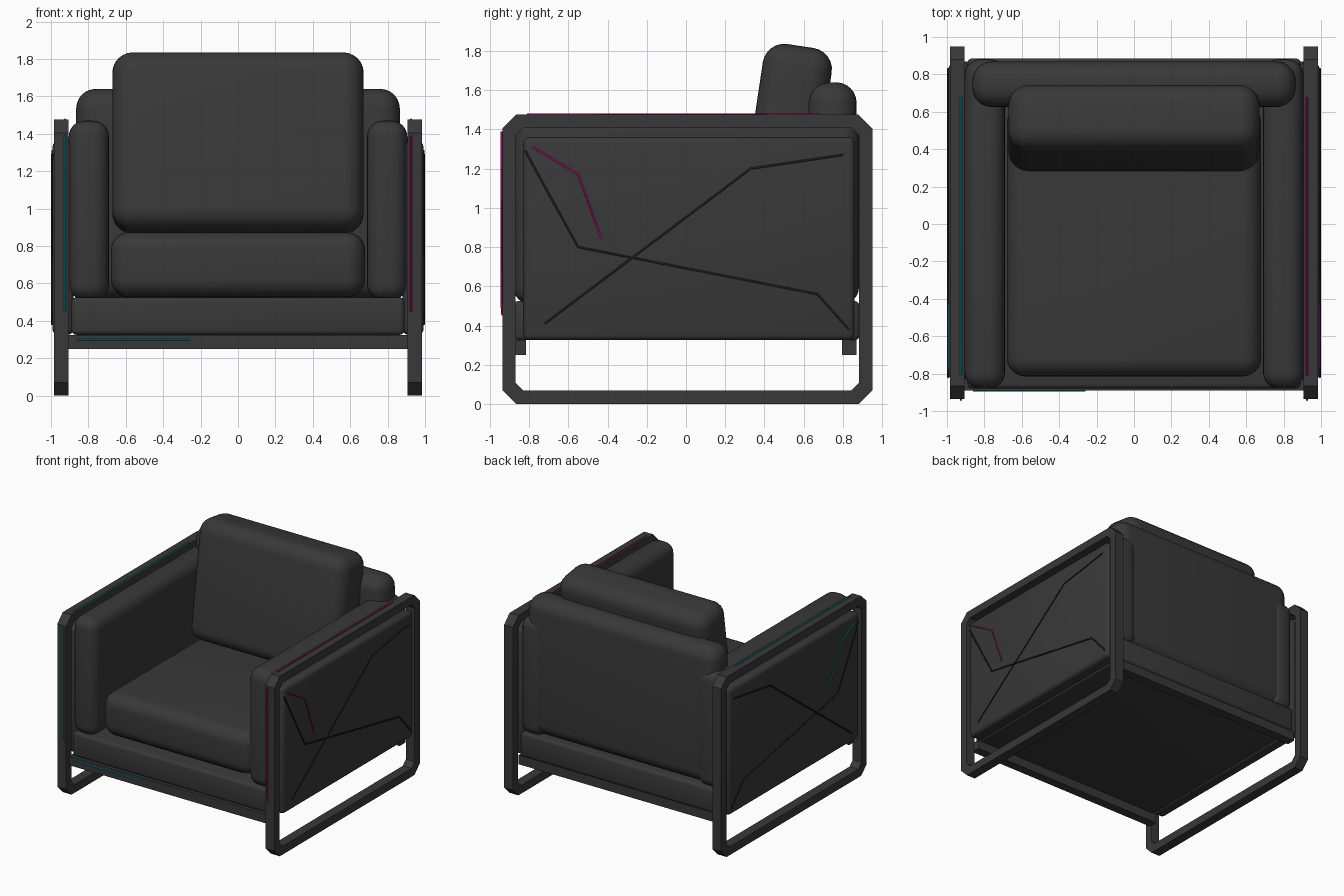
import bpy, bmesh, math
from mathutils import Vector

if "Cube" in bpy.data.objects:
    bpy.data.objects.remove(bpy.data.objects["Cube"])


def mat(name, col):
    m = bpy.data.materials.new(name)
    m.diffuse_color = (*col, 1)
    m.use_nodes = True
    m.node_tree.nodes["Principled BSDF"].inputs["Base Color"].default_value = m.diffuse_color
    return m


CHARCOAL = mat("charcoal", (0.04, 0.04, 0.04))
BLACK = mat("seam black", (0.012, 0.012, 0.012))
MAGENTA = mat("magenta glow", (0.40, 0.003, 0.16))
CYAN = mat("cyan glow", (0.003, 0.30, 0.36))


def add(name, bm, m, smooth=False):
    bmesh.ops.recalc_face_normals(bm, faces=bm.faces)
    me = bpy.data.meshes.new(name)
    bm.to_mesh(me)
    bm.free()
    me.materials.append(m)
    ob = bpy.data.objects.new(name, me)
    bpy.context.collection.objects.link(ob)
    if smooth:
        bpy.ops.object.select_all(action='DESELECT')
        ob.select_set(True)
        bpy.context.view_layer.objects.active = ob
        bpy.ops.object.shade_smooth_by_angle(angle=math.radians(35))
    return ob


def box(name, lo, hi, bevel=0.0, segs=1, m=CHARCOAL, tilt=0.0):
    """Box between two corners with rounded edges, optionally leaning back."""
    lo, hi = Vector(lo), Vector(hi)
    bm = bmesh.new()
    bmesh.ops.create_cube(bm, size=1)
    for v in bm.verts:
        v.co = Vector(a * b for a, b in zip(v.co, hi - lo))
    if bevel:
        bmesh.ops.bevel(bm, geom=bm.edges[:], offset=bevel, segments=segs,
                        profile=0.5, affect='EDGES')
    ob = add(name, bm, m, segs > 1)
    ob.location = (lo + hi) / 2
    ob.rotation_euler.x = tilt
    return ob


def octagon(y0, y1, z0, z1, c):
    return [(y0 + c, z0), (y1 - c, z0), (y1, z0 + c), (y1, z1 - c),
            (y1 - c, z1), (y0 + c, z1), (y0, z1 - c), (y0, z0 + c)]


def ring(name, x0, x1, outer, inner):
    """Frame loop: outer and inner outlines extruded along x."""
    bm = bmesh.new()
    loops = [[bm.verts.new((x, *p)) for p in o]
             for x, o in ((x0, outer), (x1, outer), (x1, inner), (x0, inner))]
    n = len(outer)
    for k in range(4):
        a, b = loops[k], loops[(k + 1) % 4]
        for i in range(n):
            j = (i + 1) % n
            bm.faces.new((a[i], a[j], b[j], b[i]))
    return add(name, bm, CHARCOAL)


def strip(name, pts, r, m):
    """Thin bar following a path."""
    cu = bpy.data.curves.new(name, 'CURVE')
    cu.dimensions = '3D'
    cu.bevel_depth = r
    cu.bevel_resolution = 1
    cu.use_fill_caps = True
    sp = cu.splines.new('POLY')
    sp.points.add(len(pts) - 1)
    for p, q in zip(sp.points, pts):
        p.co = (*q, 1)
    cu.materials.append(m)
    ob = bpy.data.objects.new(name, cu)
    bpy.context.collection.objects.link(ob)


# Mirrored sides: frame loop, panel, arm cushion, seams and glow lines
for s, side, glow in ((-1, "left", CYAN), (1, "right", MAGENTA)):
    def sbox(name, x0, x1, y0, y1, z0, z1, bev, segs):
        a, b = sorted((s * x0, s * x1))
        box(side + name, (a, y0, z0), (b, y1, z1), bev, segs)

    ring(side + "_frame", s * 0.905, s * 0.985,
         octagon(-0.935, 0.95, 0.0, 1.475, 0.07),
         octagon(-0.868, 0.883, 0.068, 1.408, 0.04))
    sbox("_panel", 0.88, 0.992, -0.83, 0.86, 0.325, 1.36, 0.03, 3)
    sbox("_arm_cushion", 0.69, 0.905, -0.88, 0.882, 0.51, 1.47, 0.085, 6)

    px = s * 0.993
    strip(side + "_seam_a", [(px, -0.82, 1.29), (px, -0.55, 0.80),
                             (px, 0.67, 0.56), (px, 0.83, 0.38)], 0.006, BLACK)
    strip(side + "_seam_b", [(px, -0.72, 0.41), (px, 0.33, 1.20),
                             (px, 0.80, 1.27)], 0.006, BLACK)
    strip(side + "_panel_glow", [(px, -0.78, 1.31), (px, -0.55, 1.17),
                                 (px, -0.43, 0.84)], 0.005, glow)
    gx = s * 0.925
    strip(side + "_top_glow", [(gx, -0.81, 1.476), (gx, 0.68, 1.476)], 0.005, glow)
    strip(side + "_front_glow", [(gx, -0.937, 0.45), (gx, -0.941, 0.50),
                                 (gx, -0.941, 1.39)], 0.005, glow)

# Base and cross rails
box("front_rail", (-0.91, -0.89, 0.25), (0.91, -0.815, 0.325))
box("back_rail", (-0.91, 0.795, 0.25), (0.91, 0.87, 0.325))
box("seat_base", (-0.89, -0.88, 0.325), (0.89, 0.885, 0.525), 0.025, 3)
strip("front_rail_glow", [(-0.86, -0.891, 0.30), (-0.26, -0.891, 0.30)], 0.005, CYAN)

# Cushions
box("seat_cushion", (-0.68, -0.815, 0.525), (0.68, 0.64, 0.875), 0.1, 6)
box("back_cushion", (-0.865, 0.625, 0.52), (0.865, 0.87, 1.64), 0.105, 6)
box("back_pillow", (-0.672, 0.335, 0.87), (0.672, 0.69, 1.83), 0.11, 6,
    tilt=math.radians(-8.5))
